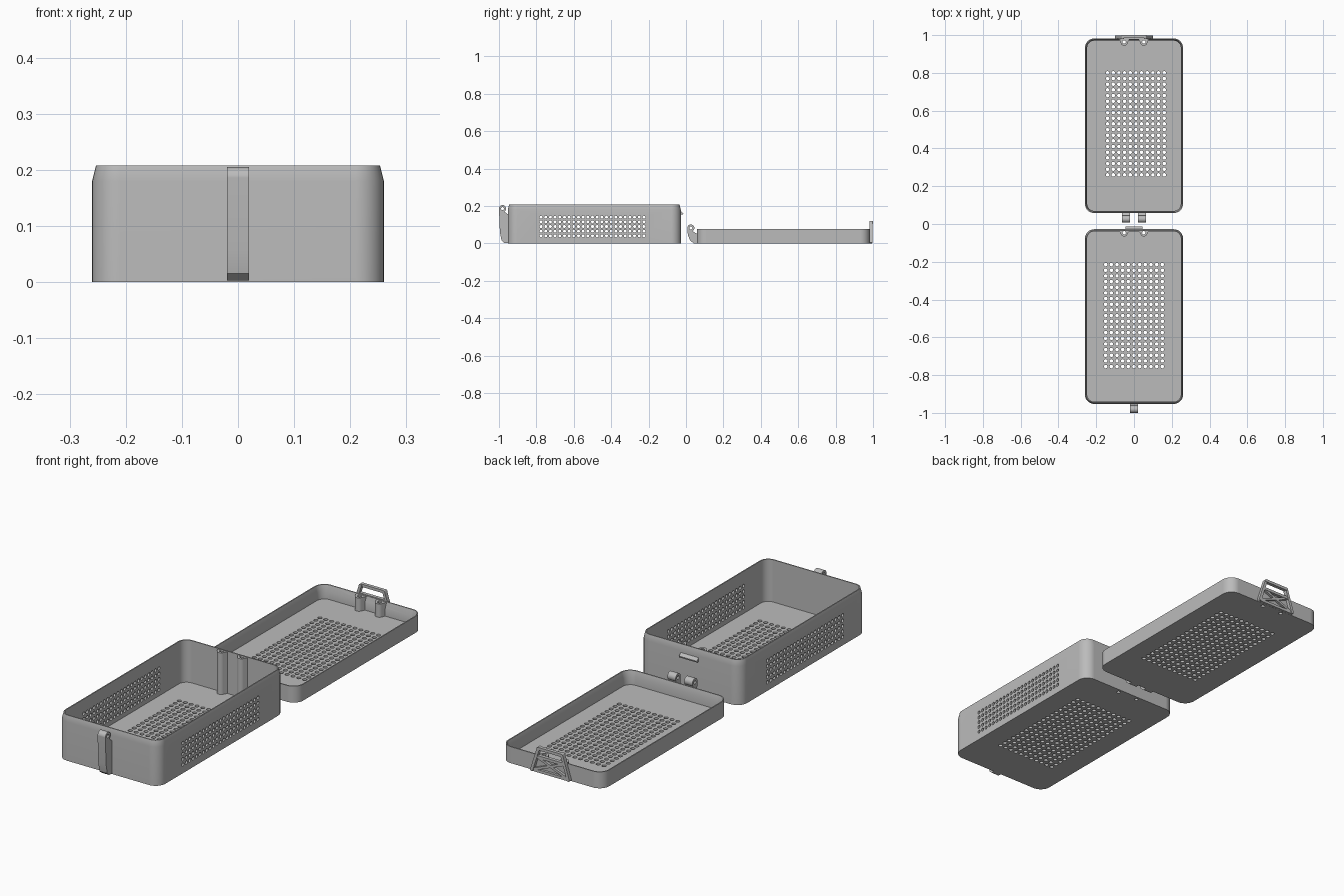
import bpy, bmesh
from math import pi, sin, cos, atan2, hypot
from mathutils import Matrix, Vector

cube = bpy.data.objects.get("Cube")
if cube:
    bpy.data.objects.remove(cube)

grey = bpy.data.materials.new("plain grey")
grey.use_nodes = True
colour = (0.5, 0.5, 0.5, 1)
grey.diffuse_color = colour
grey.node_tree.nodes["Principled BSDF"].inputs["Base Color"].default_value = colour


def finish(bm, name):
    bmesh.ops.recalc_face_normals(bm, faces=bm.faces)
    mesh = bpy.data.meshes.new(name)
    bm.to_mesh(mesh)
    bm.free()
    mesh.materials.append(grey)
    obj = bpy.data.objects.new(name, mesh)
    bpy.context.collection.objects.link(obj)
    return obj


def activate(obj):
    bpy.ops.object.select_all(action='DESELECT')
    obj.select_set(True)
    bpy.context.view_layer.objects.active = obj


def smooth(obj):
    activate(obj)
    bpy.ops.object.shade_smooth_by_angle(angle=0.5)
    obj.modifiers.new("even_normals", 'WEIGHTED_NORMAL').keep_sharp = True


def drill(obj, holes):
    """Cut round holes; each is (centre, radius, length, axis)."""
    bm = bmesh.new()
    for centre, radius, length, axis in holes:
        turn = Matrix.Rotation(pi / 2, 4, 'Y') if axis == 'X' else Matrix()
        bmesh.ops.create_cone(bm, cap_ends=True, segments=12, radius1=radius, radius2=radius,
                              depth=length, matrix=Matrix.Translation(centre) @ turn)
    cutter = finish(bm, "hole_cutter")
    cutter.hide_render = True
    mod = obj.modifiers.new("holes", 'BOOLEAN')
    mod.operation, mod.solver, mod.object = 'DIFFERENCE', 'EXACT', cutter
    activate(obj)
    bpy.ops.object.modifier_apply(modifier=mod.name)
    bpy.data.objects.remove(cutter)


def prism(name, points, place, start, end):
    """Extrude a 2D outline; place(u, v, t) maps it into space."""
    bm = bmesh.new()
    a, b = ([bm.verts.new(place(u, v, t)) for u, v in points] for t in (start, end))
    bm.faces.new(a)
    bm.faces.new(b[::-1])
    for i in range(len(points)):
        j = (i + 1) % len(points)
        bm.faces.new((a[i], b[i], b[j], a[j]))
    return finish(bm, name)


def arc(cx, cy, r, first, last, steps=16):
    angles = [first + (last - first) * i / steps for i in range(steps + 1)]
    return [(cx + r * cos(t), cy + r * sin(t)) for t in angles]


def along_x(u, v, t):
    return (t, u, v)


def along_y(u, v, t):
    return (u, t, v)


def along_z(u, v, t):
    return (u, v, t)


HALF_W, HALF_L, RADIUS = 0.26, 0.4625, 0.05


def tray(name, mid_y, levels):
    """Open tray skinned through rounded rectangles given as (inset, height)."""
    bm = bmesh.new()
    rings = []
    for inset, z in levels:
        r = RADIUS - inset
        ring = []
        for k, (sx, sy) in enumerate(((1, 1), (-1, 1), (-1, -1), (1, -1))):
            ring += arc(sx * (HALF_W - RADIUS), mid_y + sy * (HALF_L - RADIUS), r,
                        k * pi / 2, (k + 1) * pi / 2, 8)
        rings.append([bm.verts.new((x, y, z)) for x, y in ring])
    for a, b in zip(rings, rings[1:]):
        for i in range(len(a)):
            j = (i + 1) % len(a)
            bm.faces.new((a[i], a[j], b[j], b[i]))
    bm.faces.new(rings[0][::-1])
    bm.faces.new(rings[-1])
    return finish(bm, name)


def floor_holes(mid_x, mid_y):
    return [(Vector((mid_x + 0.03 * i, mid_y + 0.03 * j, 0)), 0.0095, 0.06, 'Z')
            for i in range(-5, 6) for j in range(-9, 10)]


POST_X = 0.052


def screw_holes(back_y):
    return [(Vector((s * POST_X, back_y - 0.019, 0.1)), 0.009, 0.4, 'Z') for s in (-1, 1)]


# Deep base with a tapered rim, perforated floor and side walls
BASE_Y, LID_Y = -0.49, 0.52
base = tray("base_tray", BASE_Y,
            [(0, 0), (0, 0.18), (0.007, 0.208), (0.012, 0.208), (0.012, 0.012)])
side_holes = [(Vector((0, -0.5 + 0.025 * j, 0.04 + 0.025 * k)), 0.008, 0.7, 'X')
              for j in range(-11, 12) for k in range(5)]
drill(base, floor_holes(0, BASE_Y + 0.005) + side_holes + screw_holes(BASE_Y + HALF_L))
smooth(base)

# Shallow lid with a thinned rim
lid = tray("lid_tray", LID_Y,
           [(0, 0), (0, 0.076), (0.005, 0.076), (0.012, 0.048), (0.012, 0.012)])
drill(lid, floor_holes(0.01, LID_Y + 0.01) + screw_holes(LID_Y + HALF_L))
smooth(lid)

# Screw posts against the back walls
for part, back, embed, top in (("base", BASE_Y + HALF_L, 0.009, 0.205),
                               ("lid", LID_Y + HALF_L, 0.004, 0.074)):
    for side, s in (("left", 1), ("right", -1)):
        wall = back - embed
        outline = [(s * POST_X + 0.027, wall), (s * POST_X - 0.027, wall)]
        outline += arc(s * POST_X, back - 0.021, 0.018, pi * 1.1, pi * 1.9)
        post = prism(f"{part}_screw_post_{side}", outline, along_z, 0.008, top)
        drill(post, screw_holes(back))
        smooth(post)


# Hinge knuckles: a pierced eye on a bracket running down the wall
def knuckle(name, foot, eye_y, eye_z, wall_y, web_z, x0, x1):
    outline = foot + arc(eye_y, eye_z, 0.019, pi, -pi / 3, 24) + [(wall_y, web_z)]
    obj = prism(name, outline, along_x, x0, x1)
    drill(obj, [(Vector((0, eye_y, eye_z)), 0.008, 0.4, 'X')])
    smooth(obj)


knuckle("base_hinge_strap",
        [(-0.945, 0.003), (-0.972, 0.003), (-0.986, 0.015), (-0.995, 0.06)],
        -0.981, 0.186, -0.945, 0.15, -0.02, 0.02)
for side, s in (("left", 1), ("right", -1)):
    knuckle("lid_hinge_" + side,
            [(0.06, 0), (0.042, 0), (0.022, 0.015), (0.01, 0.045)],
            0.026, 0.082, 0.06, 0.05, s * 0.022, s * 0.064)

# Catch ridge on the back of the base
prism("catch_ridge", [(-0.035, 0.178), (-0.014, 0.16), (-0.016, 0.153), (-0.035, 0.153)],
      along_x, -0.046, 0.046)


# Latch on the back of the lid: trapezoid frame, cross brace and window
def bar(name, p, q, width, y0, y1):
    (ax, az), (bx, bz) = p, q
    t = atan2(bz - az, bx - ax)
    r = width / 2
    outline = arc(ax, az, r, t + pi / 2, t + pi * 1.5, 6) + arc(bx, bz, r, t - pi / 2, t + pi / 2, 6)
    smooth(prism(name, outline, along_y, y0, y1))


FOOT, MID, TOP = (0.094, 0.007), (0.073, 0.073), (0.06, 0.114)
for side, s in (("left", 1), ("right", -1)):
    foot, mid, top = ((s * x, z) for x, z in (FOOT, MID, TOP))
    bar("latch_side_" + side, foot, top, 0.013, 0.98, 0.998)
    bar("latch_brace_" + side, foot, (-mid[0], mid[1]), 0.011, 0.98, 0.994)
for name, (x, z), front, back in (("latch_foot_bar", FOOT, 0.98, 0.994),
                                  ("latch_middle_bar", MID, 0.98, 0.996),
                                  ("latch_top_bar", TOP, 0.984, 1.0)):
    bar(name, (-x, z), (x, z), 0.013, front, back)
